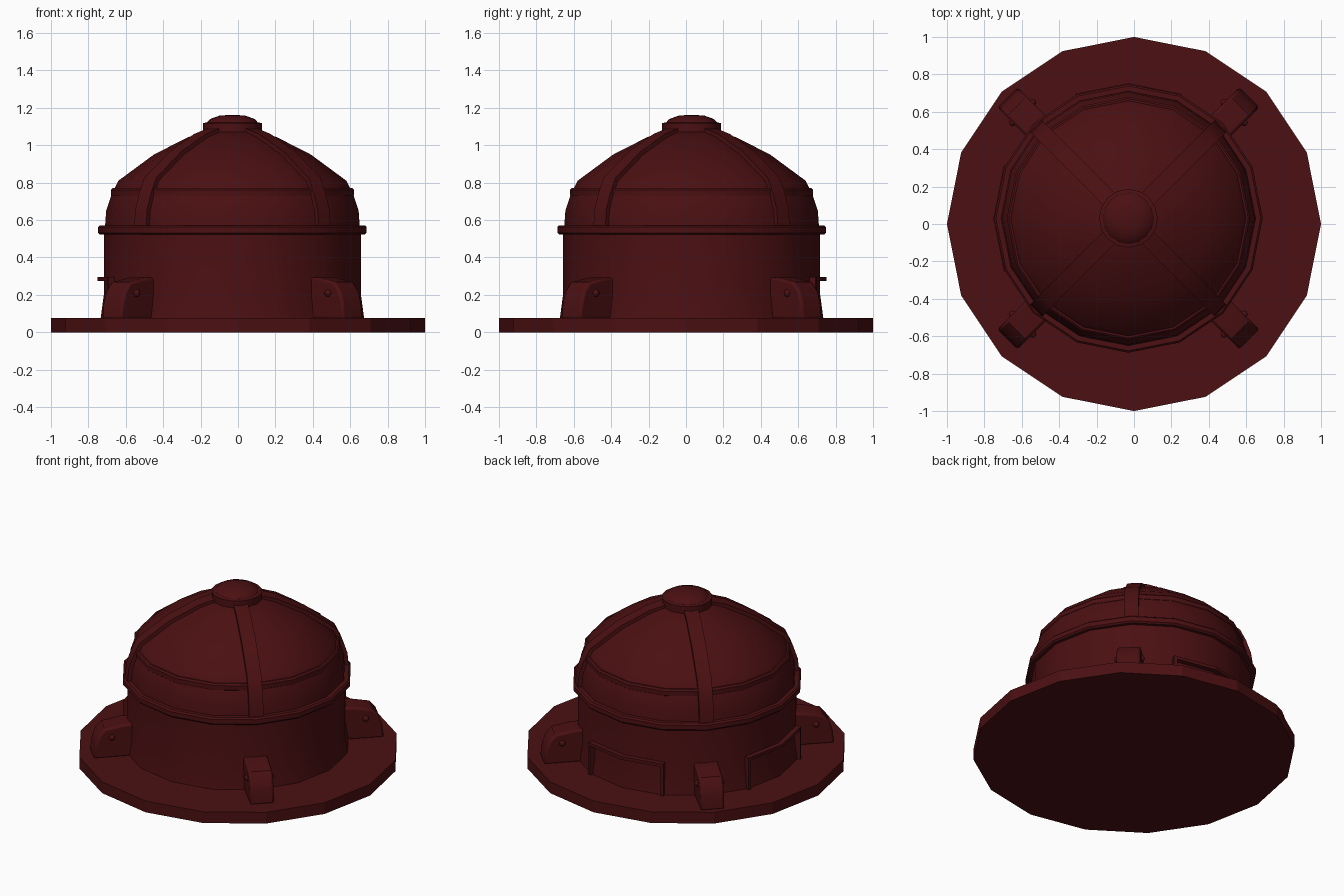
import bpy, bmesh, math
from mathutils import Matrix, Vector

if "Cube" in bpy.data.objects:
    bpy.data.objects.remove(bpy.data.objects["Cube"])

CX, CY = -0.03, 0.03          # tower axis, slightly off the base centre
SIDES = 16
mat = bpy.data.materials.new("dark_red")
mat.diffuse_color = (0.07, 0.005, 0.006, 1)
mat.use_nodes = True
mat.node_tree.nodes["Principled BSDF"].inputs["Base Color"].default_value = mat.diffuse_color


def finish(name, bm, smooth=True, bevel=0, move=(CX, CY, 0), rot=0, limit=35):
    bmesh.ops.remove_doubles(bm, verts=bm.verts, dist=1e-5)
    bmesh.ops.recalc_face_normals(bm, faces=bm.faces)
    me = bpy.data.meshes.new(name)
    bm.to_mesh(me)
    bm.free()
    ob = bpy.data.objects.new(name, me)
    bpy.context.collection.objects.link(ob)
    me.materials.append(mat)
    ob.matrix_world = Matrix.Translation(move) @ Matrix.Rotation(rot, 4, 'Z')
    if bevel:
        m = ob.modifiers.new("bevel", 'BEVEL')
        m.width, m.segments, m.limit_method = bevel, 2, 'ANGLE'
        m.angle_limit = math.radians(40)
    if smooth:
        bpy.ops.object.select_all(action='DESELECT')
        ob.select_set(True)
        bpy.context.view_layer.objects.active = ob
        bpy.ops.object.shade_smooth_by_angle(angle=math.radians(limit))
    return ob


def lathe(name, profile, move=(CX, CY, 0), closed=False, first=0, count=SIDES, **kw):
    """Turn an (r, z) profile round z; count < SIDES makes a capped partial arc."""
    bm = bmesh.new()
    step = math.tau / SIDES
    full = count == SIDES
    rings = []
    for i in range(count if full else count + 1):
        a = (first + i) * step
        rings.append([bm.verts.new((r * math.cos(a), r * math.sin(a), z)) for r, z in profile])
    n = len(profile)
    for i in range(count):
        p, q = rings[i], rings[(i + 1) % len(rings)]
        for j in range(n if closed else n - 1):
            k = (j + 1) % n
            bm.faces.new((p[j], q[j], q[k], p[k]))
    if not full:
        bm.faces.new(rings[0])
        bm.faces.new(rings[-1])
    elif not closed:
        for j in (0, -1):
            bm.faces.new([r[j] for r in rings])
    return finish(name, bm, move=move, **kw)


def prism(name, outline, width, angle, **kw):
    """Extrude a radial (r, z) outline to a width and turn it round the axis."""
    bm = bmesh.new()
    f = bm.faces.new([bm.verts.new((r, -width / 2, z)) for r, z in outline])
    ext = bmesh.ops.extrude_face_region(bm, geom=[f])
    vs = [g for g in ext["geom"] if isinstance(g, bmesh.types.BMVert)]
    bmesh.ops.translate(bm, verts=vs, vec=(0, width, 0))
    return finish(name, bm, rot=math.radians(angle), **kw)


# Base plate
lathe("base_plate", [(1, 0), (1, 0.077)], move=(0, 0, 0), smooth=False)

# Tower wall and dome
lathe("wall", [(0.705, 0.07), (0.6875, 0.2), (0.6875, 0.54)])
dome = [(0.682, 0.55), (0.675, 0.65), (0.645, 0.74), (0.61, 0.81),
        (0.42, 0.95), (0.24, 1.042), (0.10, 1.09)]
lathe("dome", dome)


# Ring bands with chamfered edges
def band(name, inner, outer, z0, z1):
    c = 0.01
    lathe(name, [(inner, z0), (outer - c, z0), (outer, z0 + c), (outer, z1 - c),
                 (outer - c, z1), (inner, z1)], closed=True)


band("lower_band", 0.64, 0.718, 0.522, 0.572)
band("upper_band", 0.58, 0.65, 0.722, 0.772)

# Cap on top of the dome
lathe("cap", [(0.157, 1.06), (0.157, 1.118), (0.135, 1.123), (0.12, 1.14),
              (0.07, 1.158), (0.02, 1.162)])

# Ribs following the dome, and feet with bolts, at the four diagonals
rib_out = [(0.698, 0.55), (0.69, 0.655), (0.66, 0.745), (0.622, 0.825),
           (0.43, 0.967), (0.245, 1.06), (0.10, 1.103)]
rib_in = [(r - 0.02, z - 0.02) for r, z in reversed(dome)]
foot = [(0.62, 0.07), (0.915, 0.07), (0.905, 0.16), (0.885, 0.22),
        (0.845, 0.268), (0.72, 0.292), (0.62, 0.292)]
for i in range(4):
    ang = 45 + 90 * i
    prism(f"rib_{i + 1}", rib_out + rib_in, 0.09, ang)
    prism(f"foot_{i + 1}", foot, 0.15, ang, bevel=0.014)
    for side in (-1, 1):
        bm = bmesh.new()
        bmesh.ops.create_uvsphere(bm, u_segments=8, v_segments=6, radius=0.02)
        bmesh.ops.translate(bm, verts=bm.verts, vec=(0.80, side * 0.075, 0.21))
        finish(f"bolt_{i + 1}_{'a' if side < 0 else 'b'}", bm, rot=math.radians(ang), limit=60)

# Two doorway frames, at the back and on the left
for name, first in (("back_door", 3), ("left_door", 7)):
    lathe(name + "_lintel", [(0.66, 0.275), (0.722, 0.275), (0.722, 0.296), (0.66, 0.296)],
          closed=True, first=first, count=2, smooth=False)
    for k in (0, 2):
        prism(f"{name}_post_{k // 2 + 1}", [(0.66, 0.07), (0.722, 0.07), (0.722, 0.296), (0.66, 0.296)],
              0.02, (first + k) * 22.5, smooth=False)
